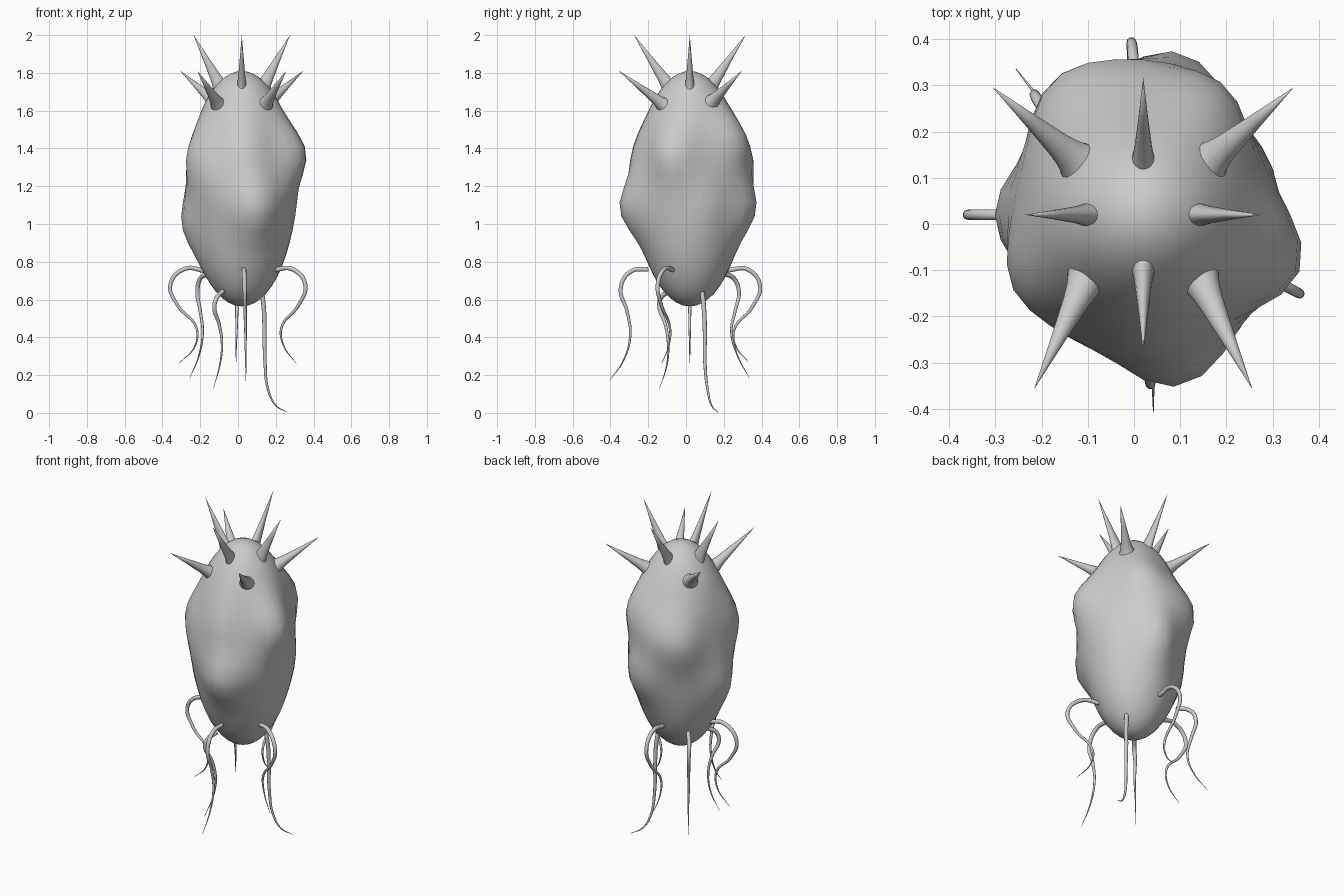
import bpy, bmesh, math
from mathutils import Vector

if "Cube" in bpy.data.objects:
    bpy.data.objects.remove(bpy.data.objects["Cube"])

CX, CY, CZ = 0.02, 0.02, 1.19


def finish(name, bm):
    for f in bm.faces:
        f.smooth = True
    me = bpy.data.meshes.new(name)
    bm.to_mesh(me)
    bm.free()
    bpy.context.collection.objects.link(bpy.data.objects.new(name, me))


def tentacle(name, points, radii):
    """Tapered round tube along a smooth path, turned into a mesh."""
    cu = bpy.data.curves.new(name, 'CURVE')
    cu.dimensions = '3D'
    cu.bevel_depth = 1.0
    cu.bevel_resolution = 3
    cu.resolution_u = 8
    cu.use_fill_caps = True
    pts = cu.splines.new('BEZIER').bezier_points
    pts.add(len(points) - 1)
    for p, co, r in zip(pts, points, radii):
        p.co = co
        p.handle_left_type = p.handle_right_type = 'AUTO'
        p.radius = r
    ob = bpy.data.objects.new(name, cu)
    bpy.context.collection.objects.link(ob)
    bpy.ops.object.select_all(action='DESELECT')
    ob.select_set(True)
    bpy.context.view_layer.objects.active = ob
    bpy.ops.object.convert(target='MESH')
    bpy.ops.object.shade_smooth_by_angle(angle=math.radians(50))


def spike(name, base, tip, wide, tall):
    """Oval cone with a flared root sunk into the body."""
    base, tip = Vector(base), Vector(tip)
    d = tip - base
    side = d.cross(Vector((0, 0, 1))).normalized()
    up = side.cross(d).normalized()
    bm = bmesh.new()
    rings = []
    for t, s in [(-0.22, 1.75), (-0.1, 1.3), (0, 1.05), (0.12, 0.87), (0.5, 0.48), (1, 0.01)]:
        ring = []
        for k in range(16):
            a = k * math.tau / 16
            ring.append(bm.verts.new(base + d * t + side * (wide * s * math.cos(a))
                                     + up * (tall * s * math.sin(a))))
        rings.append(ring)
    for r0, r1 in zip(rings, rings[1:]):
        for k in range(16):
            bm.faces.new((r0[k], r0[(k + 1) % 16], r1[(k + 1) % 16], r1[k]))
    bm.faces.new(rings[-1])
    bmesh.ops.recalc_face_normals(bm, faces=bm.faces)
    finish(name, bm)


# Lumpy egg-shaped body: ellipsoid pushed outwards by soft bumps
# (angle in degrees, height, amount)
bumps = [(-78, 1.08, 0.096), (-85, 1.38, 0.036), (-19, 1.38, 0.088), (180, 1.00, 0.048),
         (211, 1.36, 0.048), (77, 1.08, 0.078), (122, 1.31, 0.07), (92, 1.36, 0.04),
         (60, 1.45, 0.065), (-45, 1.15, 0.022), (20, 1.1, 0.015), (240, 1.2, 0.02)]
bm = bmesh.new()
bmesh.ops.create_uvsphere(bm, u_segments=36, v_segments=26, radius=1)
for v in bm.verts:
    a = math.atan2(v.co.y, v.co.x)
    z = CZ + 0.62 * v.co.z
    flat = math.hypot(v.co.x, v.co.y)
    r = 0.284 * flat
    for deg, bz, amt in bumps:
        d = math.radians(deg) - a
        d = math.atan2(math.sin(d), math.cos(d))
        r += amt * min(1, flat * 1.5) * math.exp(-(d / 0.4) ** 2 - ((z - bz) / 0.16) ** 2)
    if v.co.z < 0:
        z -= 0.006 * -v.co.z
    v.co = (CX + r * math.cos(a), CY + r * math.sin(a), z)
finish("body", bm)

# Crown of spikes: upper ring on the axes, lower ring on the diagonals
for i, (dx, dy) in enumerate([(1, 0), (-1, 0), (0, 1), (0, -1)]):
    r0, r1 = (0.125, 0.255) if dx else (0.125, 0.295)
    if dx == 0:
        r1 = 0.295
    spike(f"upper_spike_{i + 1}", (CX + dx * r0, CY + dy * r0, 1.75),
          (CX + dx * r1, CY + dy * r1, 2.0), 0.022, 0.033)
lower = [((-0.145, 0.155, 1.665), (-0.305, 0.295, 1.81)),
         ((0.185, 0.155, 1.665), (0.345, 0.295, 1.81)),
         ((-0.115, -0.145, 1.65), (-0.215, -0.355, 1.81)),
         ((0.155, -0.145, 1.65), (0.255, -0.355, 1.81))]
for i, (b, t) in enumerate(lower):
    spike(f"lower_spike_{i + 1}", b, t, 0.032, 0.03)

# Hanging tentacles
tentacles = [
    [(-0.17, 0.02, 0.75), (-0.28, 0.02, 0.763), (-0.358, 0.02, 0.68), (-0.32, 0.02, 0.57),
     (-0.22, 0.02, 0.45), (-0.23, 0.02, 0.35), (-0.31, 0.02, 0.265)],
    [(0.18, -0.06, 0.755), (0.29, -0.115, 0.76), (0.357, -0.15, 0.675), (0.32, -0.13, 0.57),
     (0.23, -0.085, 0.45), (0.24, -0.09, 0.36), (0.31, -0.13, 0.26)],
    [(0.03, -0.2, 0.76), (0.032, -0.29, 0.75), (0.035, -0.345, 0.665), (0.038, -0.31, 0.53),
     (0.04, -0.295, 0.41), (0.041, -0.33, 0.28), (0.042, -0.405, 0.17)],
    [(-0.08, -0.09, 0.645), (-0.115, -0.135, 0.605), (-0.125, -0.14, 0.555), (-0.1, -0.11, 0.47),
     (-0.085, -0.095, 0.37), (-0.095, -0.1, 0.26), (-0.13, -0.14, 0.13)],
    [(0.125, 0.085, 0.65), (0.137, 0.095, 0.55), (0.14, 0.1, 0.42), (0.143, 0.1, 0.27),
     (0.16, 0.115, 0.12), (0.2, 0.135, 0.04), (0.26, 0.17, 0.003)],
    [(-0.15, 0.19, 0.74), (-0.2, 0.255, 0.71), (-0.215, 0.28, 0.64), (-0.2, 0.26, 0.54),
     (-0.187, 0.24, 0.43), (-0.205, 0.27, 0.31), (-0.255, 0.335, 0.185)],
    [(0.0, 0.22, 0.755), (0.0, 0.325, 0.76), (-0.005, 0.392, 0.675), (-0.006, 0.35, 0.56),
     (-0.008, 0.255, 0.44), (-0.01, 0.265, 0.35), (-0.01, 0.33, 0.27)],
]
radii = [0.0125, 0.012, 0.011, 0.009, 0.0065, 0.004, 0.001]
for i, path in enumerate(tentacles):
    tentacle(f"tentacle_{i + 1}", path, radii)
